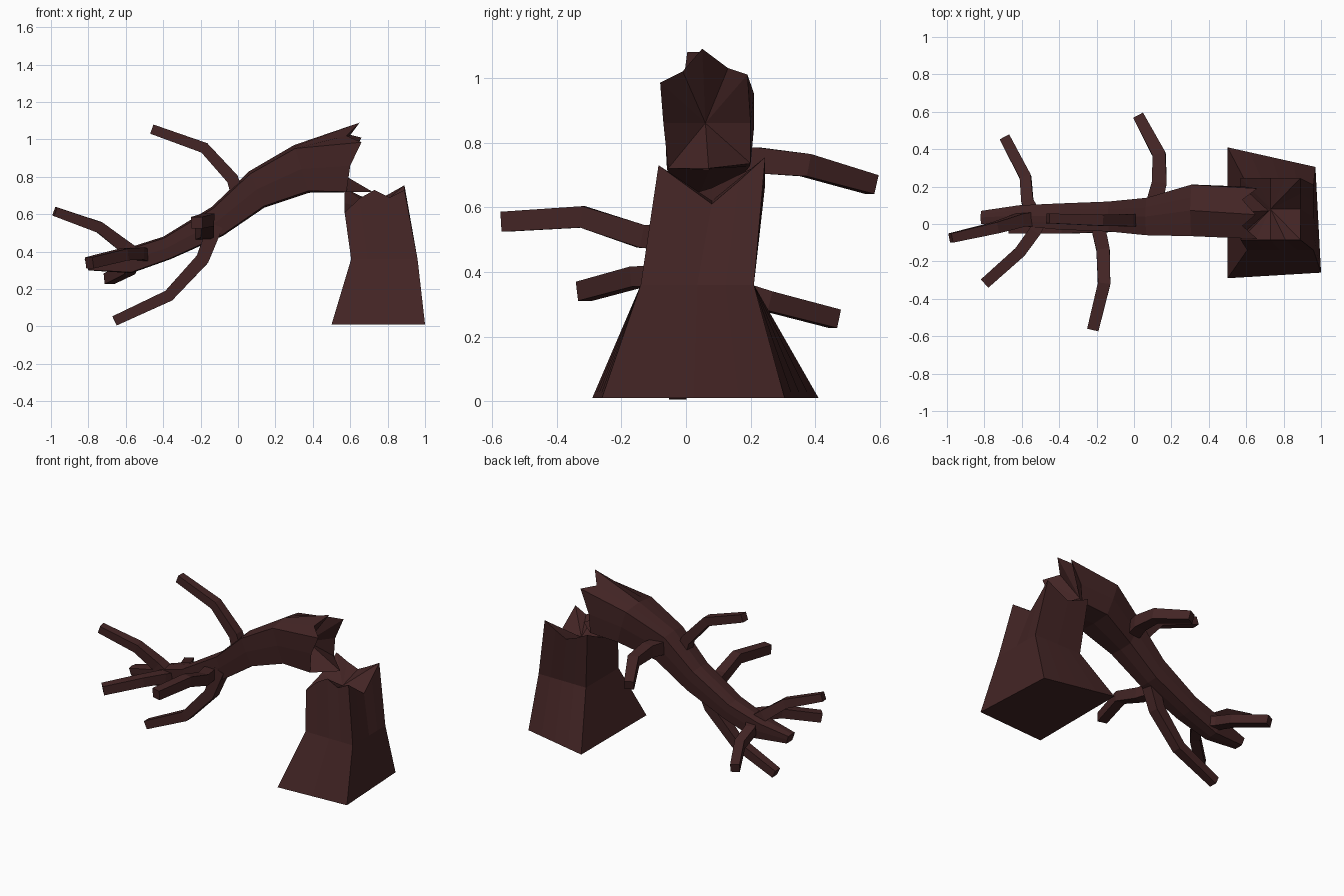
import bpy, bmesh
from mathutils import Vector

if "Cube" in bpy.data.objects:
    bpy.data.objects.remove(bpy.data.objects["Cube"])

bark = bpy.data.materials.new("dark_red_bark")
bark.diffuse_color = (0.056, 0.018, 0.018, 1)
bark.use_nodes = True
bark.node_tree.nodes["Principled BSDF"].inputs["Base Color"].default_value = bark.diffuse_color


def loft(name, rings, cap_start=None, cap_end=None):
    """Skin a list of equal point rings; a cap is a flat face or a fan to a point."""
    bm = bmesh.new()
    vs = [[bm.verts.new(p) for p in r] for r in rings]
    n = len(vs[0])
    for a, b in zip(vs, vs[1:]):
        for i in range(n):
            j = (i + 1) % n
            bm.faces.new((a[i], a[j], b[j], b[i]))
    for ring, cap in ((vs[0], cap_start), (vs[-1], cap_end)):
        if cap is None:
            bm.faces.new(ring)
        else:
            c = bm.verts.new(cap)
            for i in range(n):
                bm.faces.new((ring[i], ring[(i + 1) % n], c))
    bmesh.ops.recalc_face_normals(bm, faces=bm.faces[:])
    me = bpy.data.meshes.new(name)
    bm.to_mesh(me)
    bm.free()
    me.materials.append(bark)
    ob = bpy.data.objects.new(name, me)
    bpy.context.collection.objects.link(ob)
    return ob


def branch(name, pts, r0, r1, ref):
    """Square tapering limb along a bent path."""
    pts = [Vector(p) for p in pts]
    rings = []
    for i, p in enumerate(pts):
        t = (pts[min(i + 1, len(pts) - 1)] - pts[max(i - 1, 0)]).normalized()
        a = t.cross(Vector(ref)).normalized()
        b = t.cross(a)
        r = r0 + (r1 - r0) * i / (len(pts) - 1)
        rings.append([p + a * r * s + b * r * q
                      for s, q in ((1, 1), (-1, 1), (-1, -1), (1, -1))])
    loft(name, rings)


# Fallen trunk: stations of top x,z / bottom x,z / y range
stations = [
    (-0.82, 0.36, -0.80, 0.30, 0.00, 0.07),
    (-0.62, 0.41, -0.57, 0.285, -0.01, 0.10),
    (-0.40, 0.48, -0.36, 0.36, -0.03, 0.11),
    (-0.14, 0.64, -0.08, 0.485, -0.04, 0.12),
    (0.06, 0.83, 0.14, 0.635, -0.06, 0.14),
    (0.30, 0.97, 0.38, 0.715, -0.065, 0.21),
]
section = [(.5, 0), (.75, .03), (1, .07), (1, .5), (.95, .96),
           (.5, 1), (.05, .96), (0, .5), (0, .07), (.25, .03)]
rings = [[(tx + (bx - tx) * v, y0 + (y1 - y0) * u, tz + (bz - tz) * v)
          for u, v in section] for tx, tz, bx, bz, y0, y1 in stations]
# splintered break
rings.append([(.65, .05, 1.09), (.58, .13, 1.03), (.66, .19, 1.01), (.59, .20, .86),
              (.58, .20, .735), (.72, .07, .72), (.58, -.055, .72),
              (.60, -.07, .86), (.66, -.08, .985), (.58, -.01, 1.02)])
loft("fallen_trunk", rings, cap_end=(.48, .06, .86))

# Stump: flared base, waist, jagged top with hollow centre
def quad_ring(fl, fr, br, bl, z):
    c = [Vector((*p, z)) for p in (fl, fr, br, bl)]
    out = []
    for i in range(4):
        out += [c[i].lerp(c[(i + 1) % 4], k / 4) for k in range(4)]
    return out

base = quad_ring((.5, -.29), (1, -.26), (.97, .305), (.5, .41), 0.01)
waist = quad_ring((.605, -.14), (.96, -.14), (.96, .21), (.605, .21), 0.36)
top = quad_ring((.57, -.085), (.89, -.085), (.89, .245), (.57, .245), 0)
heights = [.61, .685, .73, .69, .73, .67, .61, .68, .755,
           .71, .67, .70, .74, .70, .66, .635]
for p, z in zip(top, heights):
    p.z = z
loft("stump", [base, waist, top], cap_end=(.73, .08, .62))

# Limbs
Y, Z = (0, 1, 0), (0, 0, 1)
branch("upper_branch", [(.0, .02, .70), (-.03, .02, .79), (-.18, .02, .955), (-.46, .03, 1.055)],
       .036, .026, Y)
branch("lower_branch", [(-.12, .0, .54), (-.19, -.01, .36), (-.37, -.02, .165), (-.66, -.025, .03)],
       .04, .027, Y)
branch("front_branch", [(-.20, .02, .50), (-.165, -.14, .51), (-.16, -.32, .57), (-.22, -.565, .555)],
       .038, .031, Z)
branch("back_branch", [(.10, .08, .74), (.135, .22, .745), (.135, .37, .73), (.025, .575, .67)],
       .045, .03, Z)
branch("back_twig", [(-.53, .05, .36), (-.57, .12, .35), (-.58, .25, .31), (-.69, .46, .255)],
       .034, .029, Z)
branch("front_twig", [(-.50, .02, .38), (-.53, -.04, .39), (-.61, -.15, .385), (-.795, -.315, .34)],
       .034, .03, Z)
branch("tip_twig", [(-.52, .03, .36), (-.61, .02, .43), (-.74, -.02, .53), (-.98, -.075, .615)],
       .04, .025, Y)
